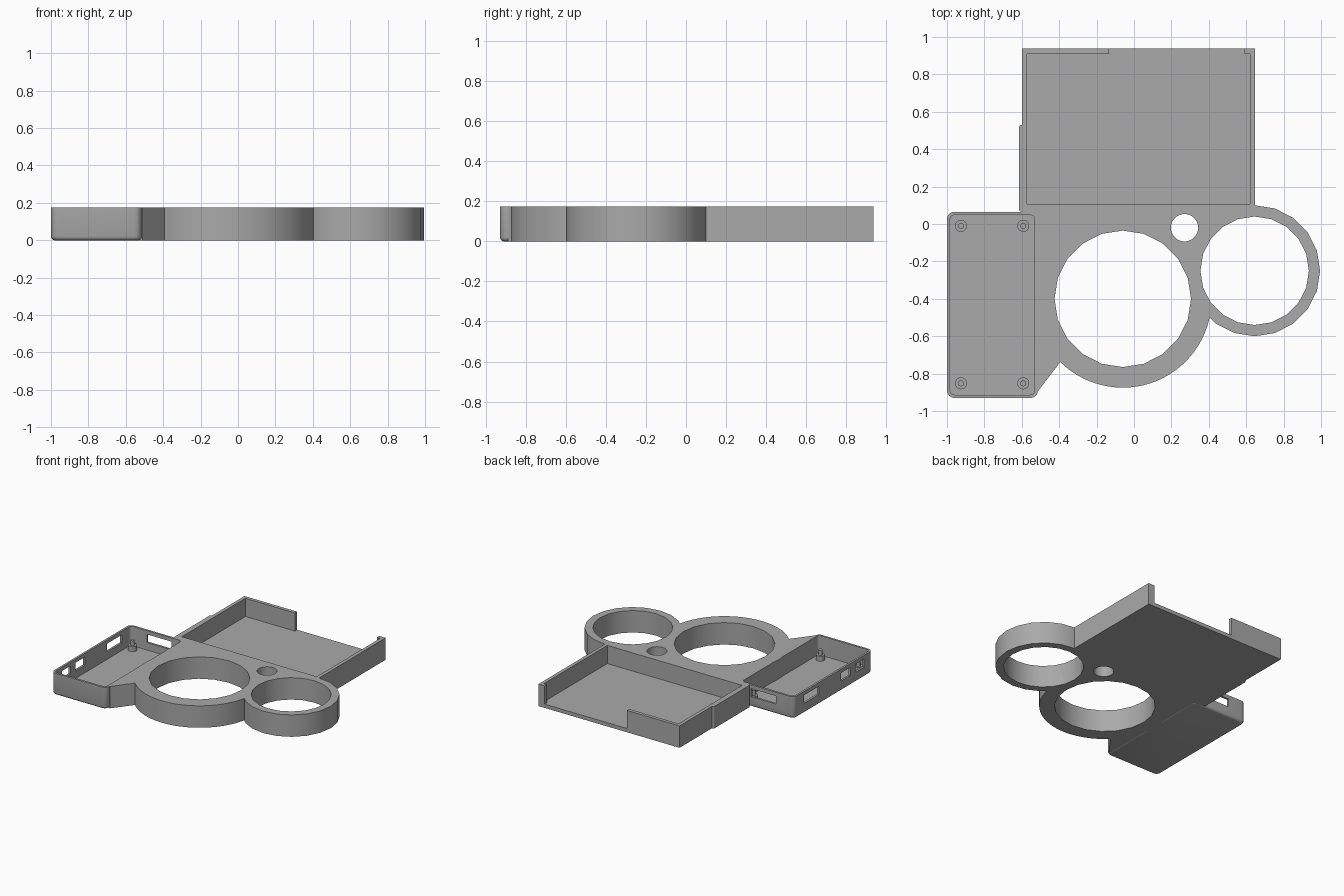
import bpy, bmesh, math

if "Cube" in bpy.data.objects:
    bpy.data.objects.remove(bpy.data.objects["Cube"], do_unlink=True)

H = 0.175
grey = bpy.data.materials.new("plain grey")
grey.use_nodes = True
colour = (0.4, 0.4, 0.4, 1)
grey.diffuse_color = colour
grey.node_tree.nodes["Principled BSDF"].inputs["Base Color"].default_value = colour


def loft(name, loops):
    """Skin a stack of equal-length point loops and cap both ends."""
    bm = bmesh.new()
    rings = [[bm.verts.new(p) for p in loop] for loop in loops]
    n = len(rings[0])
    for a, b in zip(rings, rings[1:]):
        for i in range(n):
            j = (i + 1) % n
            bm.faces.new((a[i], a[j], b[j], b[i]))
    bm.faces.new(rings[0][::-1])
    bm.faces.new(rings[-1])
    bmesh.ops.recalc_face_normals(bm, faces=bm.faces)
    mesh = bpy.data.meshes.new(name)
    bm.to_mesh(mesh)
    bm.free()
    mesh.materials.append(grey)
    obj = bpy.data.objects.new(name, mesh)
    bpy.context.collection.objects.link(obj)
    return obj


def prism(name, pts, z0=0, z1=H):
    return loft(name, [[(x, y, z) for x, y in pts] for z in (z0, z1)])


def block(name, x0, x1, y0, y1, z0=0, z1=H):
    return prism(name, [(x0, y0), (x1, y0), (x1, y1), (x0, y1)], z0, z1)


def disc(name, x, y, r, sides, z0=0, z1=H):
    turn = 2 * math.pi / sides
    return prism(name, [(x + r * math.cos(i * turn), y + r * math.sin(i * turn))
                        for i in range(sides)], z0, z1)


def rounded(x0, x1, y0, y1, r, z, inset=0, steps=6):
    """Rounded rectangle loop, optionally inset."""
    x0, x1, y0, y1, = x0 + inset, x1 - inset, y0 + inset, y1 - inset
    r = max(r - inset, 0.008)
    pts = []
    for k, (cx, cy) in enumerate([(x1 - r, y1 - r), (x0 + r, y1 - r),
                                  (x0 + r, y0 + r), (x1 - r, y0 + r)]):
        for i in range(steps + 1):
            a = (k + i / steps) * math.pi / 2
            pts.append((cx + r * math.cos(a), cy + r * math.sin(a), z))
    return pts


def combine(target, others, operation):
    for other in others:
        mod = target.modifiers.new("combine", "BOOLEAN")
        mod.operation = operation
        mod.solver = "EXACT"
        mod.object = other
        bpy.context.view_layer.objects.active = target
        bpy.ops.object.modifier_apply(modifier=mod.name)
        bpy.data.objects.remove(other, do_unlink=True)


# Solid body with the two cup rings
body = prism("body", [(-0.6, 0.12), (-0.6, 0.062), (-0.523, 0.05), (-0.523, -0.89),
                      (-0.51, -0.89), (-0.392, -0.735), (-0.06, -0.6), (0.36, -0.46),
                      (0.645, -0.2), (0.645, 0.12)])
combine(body, [disc("large_ring", -0.06, -0.4, 0.475, 80),
               disc("small_ring", 0.645, -0.25, 0.35, 20)], "UNION")
combine(body, [disc("large_hole", -0.06, -0.4, 0.365, 20, -0.1, 0.3),
               disc("small_hole", 0.645, -0.25, 0.29, 20, -0.1, 0.3),
               disc("round_hole", 0.27, -0.02, 0.073, 40, -0.1, 0.3)], "DIFFERENCE")

# Rear tray, open for most of its back side
tray = block("rear_tray", -0.6, 0.648, 0.095, 0.938)
combine(tray, [block("tray_pocket", -0.572, 0.62, 0.108, 0.91, 0.03, 0.3),
               block("tray_opening", -0.135, 0.592, 0.9, 1.0, 0.03, 0.3)], "DIFFERENCE")
# keep the solid body out of the tray pocket
combine(body, [block("body_trim", -0.7, 0.7, 0.1, 0.3, -0.1, 0.3)], "DIFFERENCE")

# Rounded rib on the outside of the tray
rib = loft("side_rib", [rounded(-0.615, -0.58, 0.065, 0.53, 0.015, z) for z in (0, H)])

# Electronics box: rounded shell with a soft bottom edge
profile = [(0.02, 0), (0.01, 0.003), (0.003, 0.01), (0, 0.02),
           (0, H), (0.017, H), (0.017, 0.02)]
box = loft("electronics_box", [rounded(-1, -0.514, -0.93, 0.065, 0.04, z, inset)
                               for inset, z in profile])

# Port openings in the side and rear walls
ports = [block("side_port", -1.1, -0.97, y - w / 2, y + w / 2, 0.08, 0.145)
         for y, w in ((-0.155, 0.19), (-0.585, 0.12), (-0.765, 0.11))]
ports.append(block("rear_port", -0.84, -0.62, 0.03, 0.1, 0.08, 0.145))
combine(box, ports, "DIFFERENCE")

# Standoffs with locating pins
parts = [body, tray, rib, box]
for x in (-0.925, -0.592):
    for y in (-0.01, -0.852):
        parts.append(disc("standoff", x, y, 0.032, 24, 0.015, 0.06))
        parts.append(disc("standoff_pin", x, y, 0.016, 16, 0.055, 0.1))

bpy.ops.object.select_all(action="DESELECT")
for part in parts:
    part.select_set(True)
bpy.context.view_layer.objects.active = body
bpy.ops.object.shade_smooth_by_angle(angle=math.radians(30))
